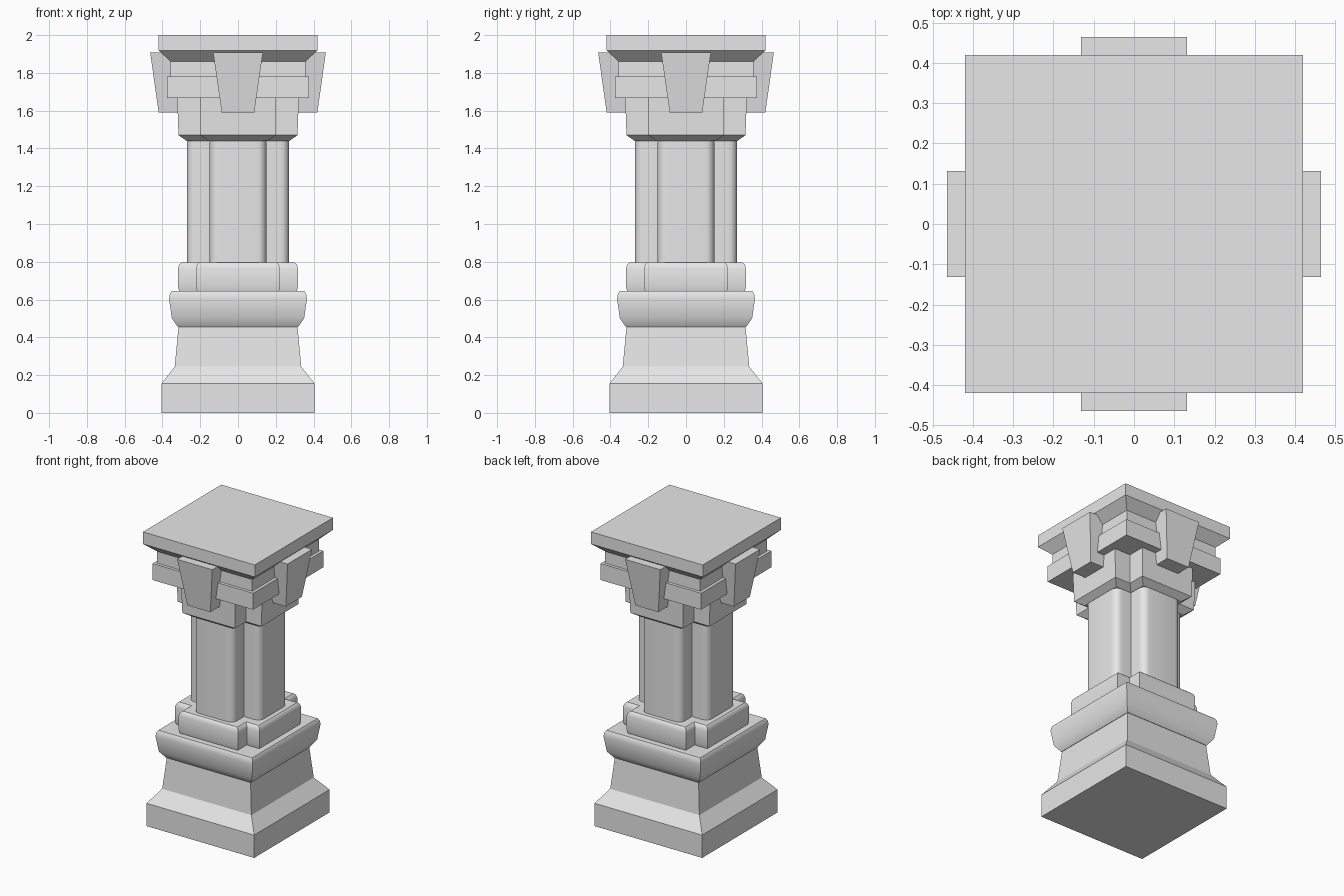
import bpy
import bmesh
import math

cube = bpy.data.objects.get("Cube")
if cube:
    bpy.data.objects.remove(cube, do_unlink=True)

# Stone material
GREY = (0.8, 0.8, 0.8, 1.0)
stone = bpy.data.materials.new("grey_stone")
stone.use_nodes = True
stone.diffuse_color = GREY
bsdf = next(n for n in stone.node_tree.nodes if n.type == "BSDF_PRINCIPLED")
bsdf.inputs["Base Color"].default_value = GREY


def square(half):
    return [(half, -half), (half, half), (-half, half), (-half, -half)]


def cross(half, arm, radius=0.0, steps=5):
    """Plus-shaped outline, with optional rounding on the arm ends."""
    quarter = [(arm, -arm)]
    if radius:
        for side in (-1, 1):
            for i in range(steps + 1):
                a = math.pi / 2 * (i / steps - (side < 0))
                quarter.append((half - radius + radius * math.cos(a),
                                side * (arm - radius) + radius * math.sin(a)))
    else:
        quarter += [(half, -arm), (half, arm)]
    outline = []
    for _ in range(4):
        outline += quarter
        quarter = [(-y, x) for x, y in quarter]
    return outline


def loft(name, sections):
    """Skin a list of (height, outline) sections and cap both ends."""
    bm = bmesh.new()
    rings = [[bm.verts.new((x, y, z)) for x, y in pts] for z, pts in sections]
    for low, high in zip(rings, rings[1:]):
        n = len(low)
        for i in range(n):
            j = (i + 1) % n
            bm.faces.new((low[i], low[j], high[j], high[i]))
    bm.faces.new(rings[0][::-1])
    bm.faces.new(rings[-1])
    bmesh.ops.recalc_face_normals(bm, faces=bm.faces)
    mesh = bpy.data.meshes.new(name)
    bm.to_mesh(mesh)
    bm.free()
    mesh.materials.append(stone)
    obj = bpy.data.objects.new(name, mesh)
    bpy.context.collection.objects.link(obj)
    return obj


def square_loft(name, profile):
    return loft(name, [(z, square(h)) for z, h in profile])


parts = [
    # Foot and its sloping pedestal
    square_loft("pedestal", [(0, 0.405), (0.155, 0.405), (0.245, 0.335), (0.455, 0.315)]),
    # Bulging moulding
    square_loft("base_moulding", [(0.455, 0.318), (0.5, 0.35), (0.605, 0.365),
                                  (0.63, 0.361), (0.645, 0.352)]),
    # Cross-shaped collar below the shaft
    loft("shaft_collar", [(z, cross(h, h - 0.095)) for z, h in
                          [(0.645, 0.312), (0.67, 0.318), (0.765, 0.318),
                           (0.785, 0.311), (0.795, 0.3)]]),
    # Shaft with rounded arms
    loft("shaft", [(z, cross(0.27, 0.15, 0.045)) for z in (0.795, 1.44)]),
    # Cross-shaped capital
    loft("capital", [(1.44, cross(0.272, 0.155)), (1.47, cross(0.315, 0.198)),
                     (1.67, cross(0.322, 0.202))]),
    # Stacked square courses
    square_loft("capital_band", [(1.668, 0.377), (1.78, 0.377)]),
    square_loft("neck", [(1.78, 0.357), (1.86, 0.357)]),
    square_loft("top_slab", [(1.86, 0.357), (1.918, 0.42), (2.0, 0.42)]),
]

# Tapered keystone on each side
for i, side in enumerate(("left", "back", "right", "front")):
    key = loft("keystone_" + side,
               [(z, [(0.28, -w), (out, -w), (out, w), (0.28, w)])
                for z, out, w in [(1.59, 0.42, 0.086), (1.908, 0.465, 0.132)]])
    key.rotation_euler.z = i * math.pi / 2
    parts.append(key)

# Smooth the mouldings while keeping the hard stone edges
bpy.ops.object.select_all(action="DESELECT")
for part in parts:
    part.select_set(True)
bpy.context.view_layer.objects.active = parts[0]
bpy.ops.object.shade_smooth_by_angle(angle=math.radians(30))
